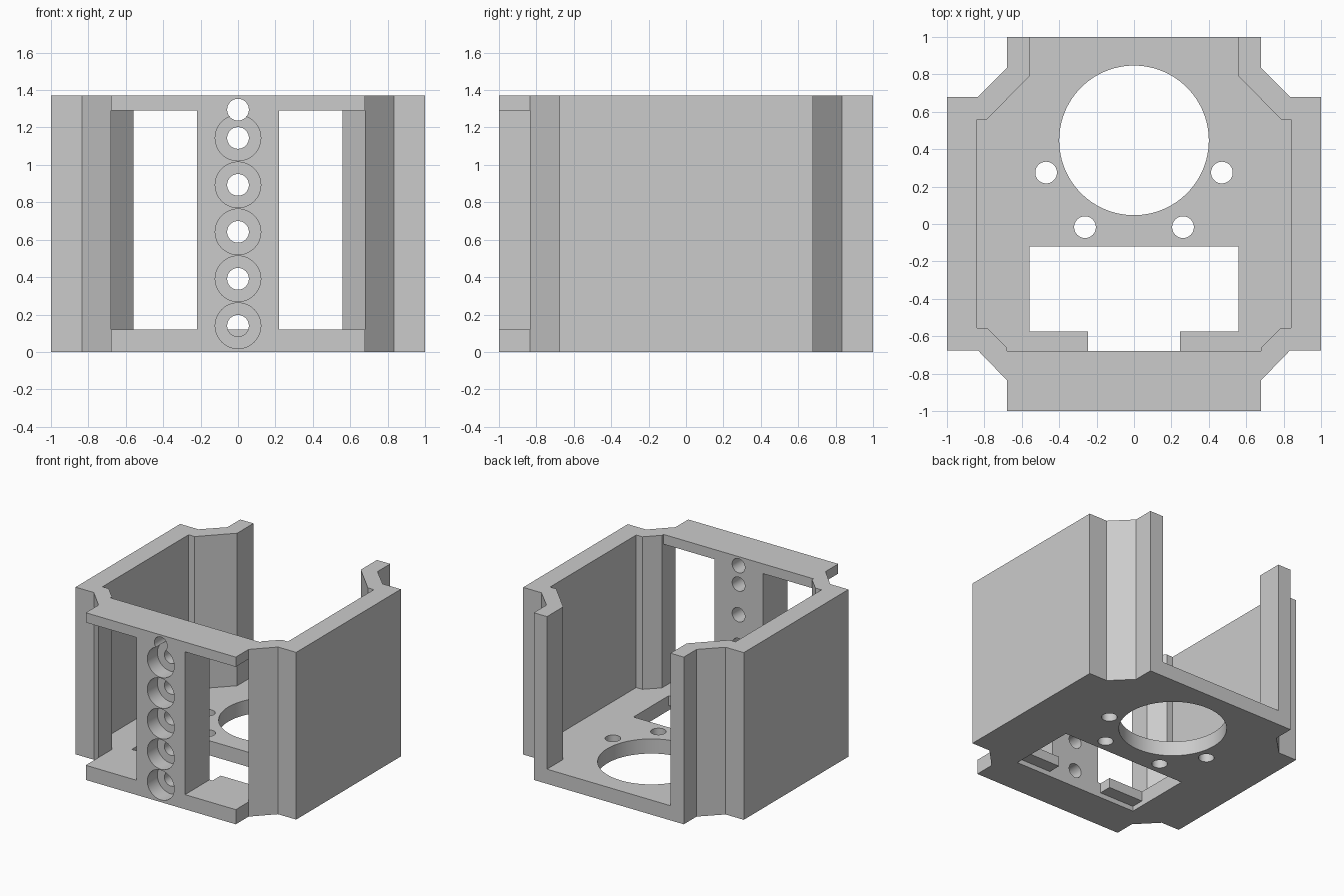
import bpy, bmesh, math
from mathutils import Matrix

old = bpy.data.objects.get("Cube")
if old:
    bpy.data.objects.remove(old, do_unlink=True)

grey = bpy.data.materials.new("light_grey")
grey.use_nodes = True
colour = (0.6, 0.6, 0.6, 1)
grey.diffuse_color = colour
grey.node_tree.nodes["Principled BSDF"].inputs["Base Color"].default_value = colour

FLOOR, BAR, TOP = 0.12, 1.29, 1.37


def add_object(name, bm):
    bmesh.ops.recalc_face_normals(bm, faces=bm.faces)
    mesh = bpy.data.meshes.new(name)
    bm.to_mesh(mesh)
    bm.free()
    mesh.materials.append(grey)
    obj = bpy.data.objects.new(name, mesh)
    bpy.context.collection.objects.link(obj)
    return obj


def prism(name, points, z0, z1):
    """Extrude a plan outline upwards from z0 to z1."""
    bm = bmesh.new()
    face = bm.faces.new([bm.verts.new((x, y, z0)) for x, y in points])
    grown = bmesh.ops.extrude_face_region(bm, geom=[face])["geom"]
    verts = [g for g in grown if isinstance(g, bmesh.types.BMVert)]
    bmesh.ops.translate(bm, verts=verts, vec=(0, 0, z1 - z0))
    return add_object(name, bm)


def block(name, x0, x1, y0, y1, z0, z1):
    return prism(name, [(x0, y0), (x1, y0), (x1, y1), (x0, y1)], z0, z1)


def drill(name, centre, radius, length, along_y=False, sides=48):
    bm = bmesh.new()
    turn = Matrix.Rotation(math.pi / 2 if along_y else 0, 4, "X")
    bmesh.ops.create_cone(bm, cap_ends=True, segments=sides, radius1=radius,
                          radius2=radius, depth=length,
                          matrix=Matrix.Translation(centre) @ turn)
    return add_object(name, bm)


def mirrored(points):
    """Close a right-hand outline with its left-hand copy."""
    return points + [(-x, y) for x, y in reversed(points)]


def cut(target, cutter):
    mod = target.modifiers.new("cut", "BOOLEAN")
    mod.operation, mod.solver, mod.object = "DIFFERENCE", "EXACT", cutter
    bpy.context.view_layer.update()
    graph = bpy.context.evaluated_depsgraph_get()
    result = bpy.data.meshes.new_from_object(target.evaluated_get(graph))
    target.modifiers.clear()
    target.data = result
    bpy.data.objects.remove(cutter, do_unlink=True)


# Outer body with notched corners
body = prism("housing_body", mirrored([
    (0.68, -1), (0.68, -0.835), (0.835, -0.675), (1, -0.675),
    (1, 0.68), (0.835, 0.68), (0.68, 0.835), (0.68, 1)]), 0, TOP)

# Main cavity, open at the top and back
cut(body, prism("cavity", mirrored([
    (0.68, -0.68), (0.68, -0.66), (0.785, -0.555), (0.84, -0.555),
    (0.84, 0.56), (0.785, 0.56), (0.56, 0.79), (0.56, 1.2)]), FLOOR, TOP + 0.2))

# Front windows on both sides of the centre post, open at their outer sides
for s in (1, -1):
    cut(body, prism("window", [(s * x, y) for x, y in (
        (0.22, -1.1), (0.75, -1.1), (0.75, -0.835),
        (0.68, -0.835), (0.68, -0.6), (0.22, -0.6))], FLOOR, BAR))

# Floor opening that leaves two thin tabs at its front
cut(body, prism("floor_opening", mirrored([
    (0.245, -0.68), (0.245, -0.575), (0.56, -0.575), (0.56, -0.12)]), -0.2, 0.3))
cut(body, block("tab_recess", -0.56, 0.56, -0.68, -0.5, -0.2, 0.04))

# Large round opening and four small holes in the floor
cut(body, drill("round_opening", (0, 0.447, 0), 0.4, 0.6, sides=96))
for s in (1, -1):
    for x, y in ((0.47, 0.275), (0.262, -0.017)):
        cut(body, drill("floor_hole", (s * x, y, 0), 0.058, 0.6))

# Row of counterbored holes in the post, with one plain hole on top
for i in range(5):
    z = 0.14 + i * 0.251
    cut(body, drill("counterbore", (0, -1, z), 0.122, 0.26, True))
    cut(body, drill("post_hole", (0, -0.85, z), 0.058, 0.6, True))
cut(body, drill("top_post_hole", (0, -0.85, 1.295), 0.058, 0.6, True))

# Smooth hole walls, crisp edges elsewhere
bpy.ops.object.select_all(action="DESELECT")
body.select_set(True)
bpy.context.view_layer.objects.active = body
bpy.ops.object.shade_smooth_by_angle(angle=math.radians(30))
